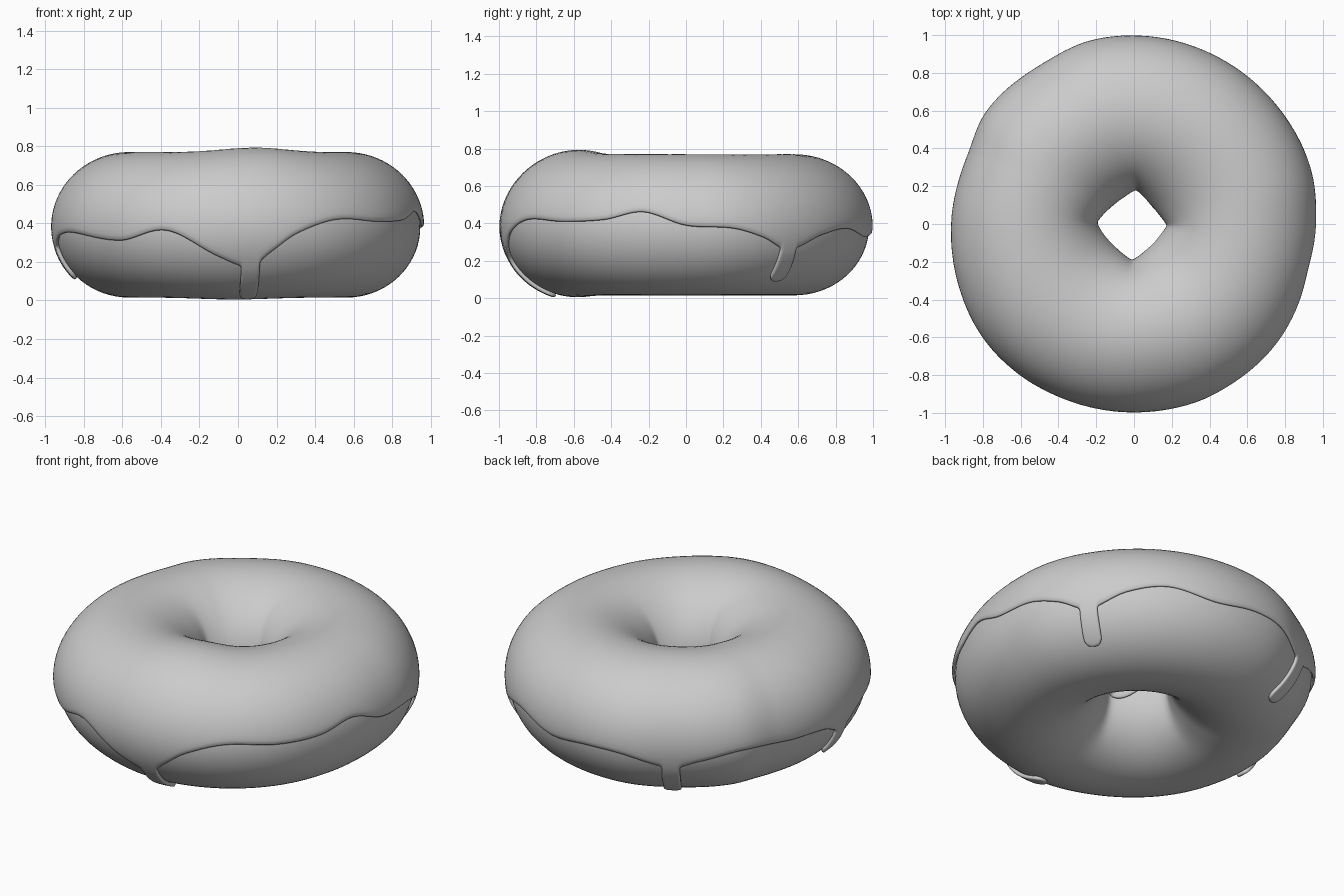
import bpy
from math import sin, cos, asin, pi, radians, exp, sqrt

if "Cube" in bpy.data.objects:
    bpy.data.objects.remove(bpy.data.objects["Cube"])

ZC, HALF_H, THICK = 0.382, 0.367, 0.022

# outer radius of the whole ring by compass angle (degrees)
OUTER = [(0, .967), (16, .982), (40, .985), (65, .992), (90, 1.0), (104, 1.0), (120, .98),
         (143, .985), (157, .957), (180, .97), (198, .985), (216, 1.003), (231, 1.005),
         (248, 1.0), (270, 1.0), (300, 1.0), (320, .99), (340, .97)]
# height of the icing's lower edge by compass angle, flaring into the drips
EDGE = [(0, .385), (15, .37), (25, .325), (35, .26), (48, .335), (61, .37), (77, .325),
        (92, .345), (104, .335), (120, .265), (129, .305), (143, .355), (162, .34), (177, .325),
        (187, .265), (197, .33), (209, .35), (232, .31), (248, .36), (264, .23),
        (274, .18), (280, .25), (288, .345), (301, .415), (318, .405), (333, .415), (346, .455)]
# drips: angle, half width, lowest height
DRIPS = [(35, 3, .1), (120, 3, .07), (187, 3, .12), (274, 3, .03)]


def lookup(table, deg):
    """Smooth periodic interpolation."""
    n = len(table)
    deg %= 360

    def point(k):
        return table[k % n][0] + 360 * (k // n), table[k % n][1]
    for k in range(n):
        (z, o), (a, p), (b, q), (c, s) = (point(k + m) for m in (-1, 0, 1, 2))
        if a <= deg <= b:
            t, h = (deg - a) / (b - a), b - a
            m0, m1 = (q - o) / (b - z), (s - p) / (c - a)
            return ((2*t**3 - 3*t*t + 1) * p + (t**3 - 2*t*t + t) * h * m0
                    + (3*t*t - 2*t**3) * q + (t**3 - t*t) * h * m1)


def surface(deg, phi):
    """Point on the dough; the hole is a rounded diamond that fades out above and below."""
    th = radians(deg)
    tw = th + 0.05
    r_out = lookup(OUTER, deg) - THICK
    diamond = 0.0245 + 0.2 / (sqrt(cos(tw) ** 2 + .015) + sqrt(sin(tw) ** 2 + .015))
    r_in = 0.18
    r = (r_in + r_out) / 2 + (r_out - r_in) / 2 * cos(phi)
    r += (diamond - r_in - 0.01 * cos(th) - 0.006 * sin(th)) * max(0, -cos(phi)) ** 3
    d = (deg - 278 + 180) % 360 - 180
    bump = 0.024 * exp(-(d / 22) ** 2) * max(0, sin(phi)) ** 2
    sag = 0.01 * exp(-((d + 10) / 25) ** 2) * min(0, sin(phi)) ** 2
    return (r * cos(th), r * sin(th), ZC + HALF_H * sin(phi) + bump - sag)


def to_phi(z):
    return asin(max(-1, min(1, (z - ZC) / HALF_H)))


def make_object(name, verts, faces):
    me = bpy.data.meshes.new(name)
    me.from_pydata(verts, [], faces)
    for p in me.polygons:
        p.use_smooth = True
    ob = bpy.data.objects.new(name, me)
    bpy.context.collection.objects.link(ob)
    return ob


def ring_faces(cols, rows, closed):
    faces = []
    for i in range(cols):
        a, b = i * rows, ((i + 1) % cols) * rows
        for j in range(rows if closed else rows - 1):
            k = (j + 1) % rows
            faces.append((a + j, b + j, b + k, a + k))
    return faces


# dough ring
C, R = 144, 72
make_object("dough", [surface(360 * i / C, 2 * pi * j / R) for i in range(C) for j in range(R)],
            ring_faces(C, R, True))

# icing cap with wavy lower edge
C, R = 360, 22
verts = []
for i in range(C):
    lo = to_phi(lookup(EDGE, i))
    hi = pi + 0.05 + 0.1 * sin(radians(3 * i + 40))
    verts += [surface(i, lo + (hi - lo) * j / (R - 1)) for j in range(R)]
faces = ring_faces(C, R, False)

# drips grown downwards from the cap's lower edge
STEPS = 9
for c, w, z in DRIPS:
    columns = []
    for d in range(-w, w + 1):
        top = to_phi(lookup(EDGE, c + d))
        tip = to_phi(z) + 0.09 * (1 - sqrt(1 - (d / w) ** 2))
        col = [(c + d) * R]
        for s in range(1, STEPS + 1):
            t = s / STEPS
            spread = 1 + 0.3 * t * (top - tip) - (0.1 if abs(d) == w and s == STEPS else 0)
            col.append(len(verts))
            verts.append(surface(c + d * spread, top + (tip - top) * t))
        columns.append(col)
    for a, b in zip(columns, columns[1:]):
        for s in range(STEPS):
            faces.append((a[s + 1], b[s + 1], b[s], a[s]))

icing = make_object("icing", verts, faces)
solid = icing.modifiers.new("thickness", 'SOLIDIFY')
solid.thickness = THICK
solid.offset = 1
sub = icing.modifiers.new("round", 'SUBSURF')
sub.levels = sub.render_levels = 1
